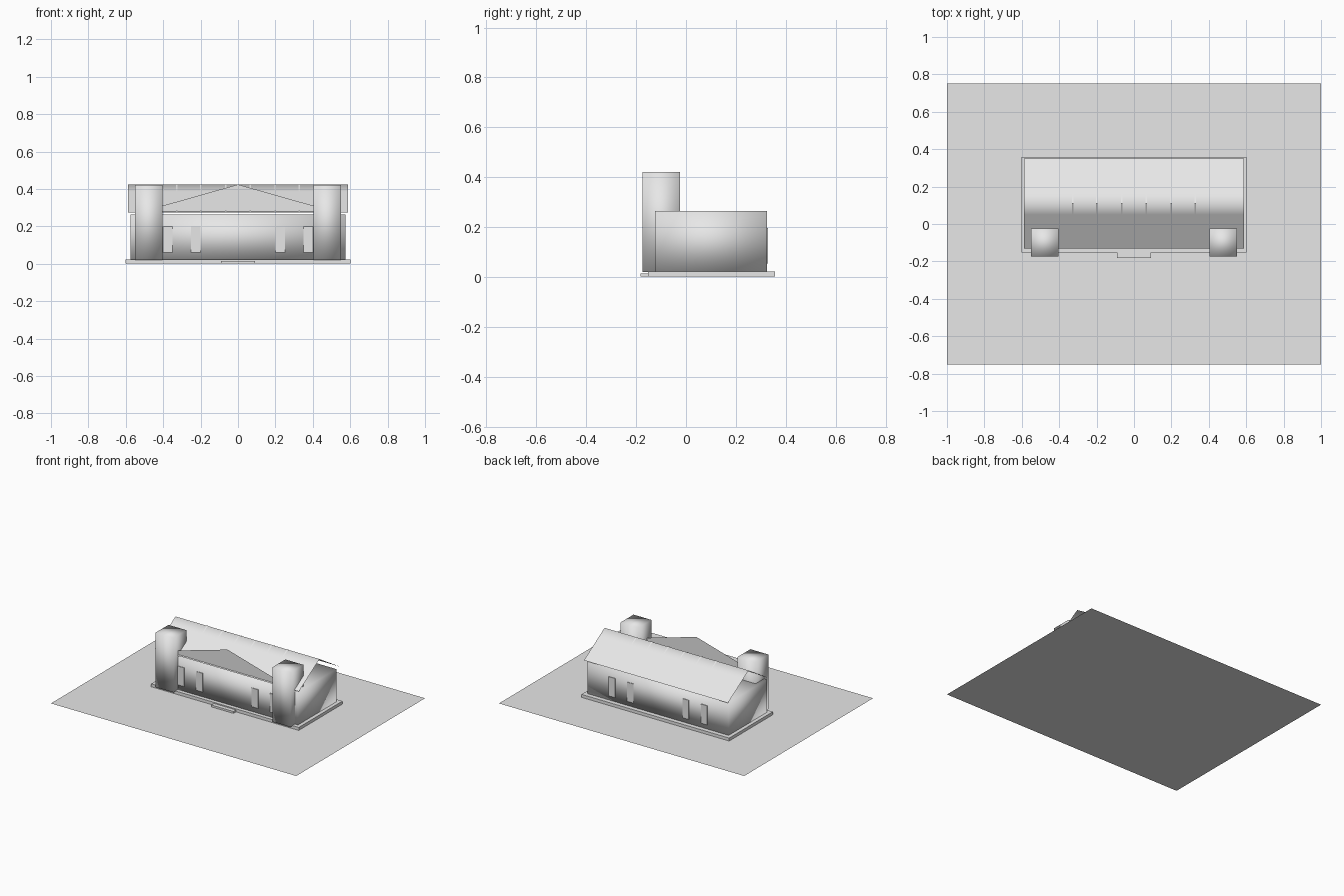
import bpy, bmesh

if "Cube" in bpy.data.objects:
    bpy.data.objects.remove(bpy.data.objects["Cube"])

gray = bpy.data.materials.new("plain_gray")
gray.diffuse_color = (0.8, 0.8, 0.8, 1)
gray.use_nodes = True
gray.node_tree.nodes["Principled BSDF"].inputs["Base Color"].default_value = gray.diffuse_color


def mesh_object(name, verts, faces, smooth=False):
    mesh = bpy.data.meshes.new(name)
    mesh.from_pydata(verts, [], faces)
    mesh.materials.append(gray)
    for p in mesh.polygons:
        p.use_smooth = smooth
    obj = bpy.data.objects.new(name, mesh)
    bpy.context.collection.objects.link(obj)
    return obj


def box(name, x0, x1, y0, y1, z0, z1, smooth=False):
    bm = bmesh.new()
    bmesh.ops.create_cube(bm, size=1)
    for v in bm.verts:
        v.co = (x1 if v.co.x > 0 else x0,
                y1 if v.co.y > 0 else y0,
                z1 if v.co.z > 0 else z0)
    obj = mesh_object(name, [], [], smooth)
    bm.to_mesh(obj.data)
    bm.free()
    for p in obj.data.polygons:
        p.use_smooth = smooth
    return obj


def sheet(name, profile, x0, x1, smooth=False):
    """Open sheet swept along x from a (y, z) profile."""
    verts = [(x, y, z) for y, z in profile for x in (x0, x1)]
    faces = [(2 * i, 2 * i + 1, 2 * i + 3, 2 * i + 2) for i in range(len(profile) - 1)]
    return mesh_object(name, verts, faces, smooth)


# Ground, foundation and front step
mesh_object("ground_sheet", [(-1, -.75, 0), (1, -.75, 0), (1, .75, 0), (-1, .75, 0)], [(0, 1, 2, 3)])
box("foundation", -.602, .602, -.152, .357, .001, .023)
box("front_step", -.09, .09, -.182, -.15, .001, .015)

# Main walls
box("walls", -.575, .575, -.124, .324, .022, .264, True)

# Gabled roof as an open thin sheet, with loops close to the ridge
EAVE, RIDGE, Y0, YR, Y1 = .275, .423, -.13, .11, .35


def roof_z(y):
    return RIDGE - (RIDGE - EAVE) * abs(y - YR) / (Y1 - YR)


profile = [(y, roof_z(y)) for y in (Y0, YR - .06, YR, YR + .06, Y1)]
sheet("roof", profile, -.587, .587, True)

# Narrow seams running over the roof
for x in (-.327, -.2, -.066, .066, .2, .327):
    sheet("roof_seam", [(y, roof_z(y) + .002) for y in (Y0, YR, Y1)], x - .004, x + .004)

# Flat triangular pediment between the towers
mesh_object("pediment", [(-.52, -.122, .277), (.52, -.122, .277), (0, -.122, .424)], [(0, 1, 2)])

for s in (-1, 1):
    # Square corner towers
    xa, xb = sorted((s * .403, s * .55))
    box("tower", xa, xb, -.174, -.024, .02, .422, True)
    # Tall narrow windows on front and back
    for c in (.226, .376):
        x = s * c
        box("front_window", x - .026, x + .026, -.128, -.122, .06, .198)
        box("back_window", x - .026, x + .026, .322, .328, .055, .196)
